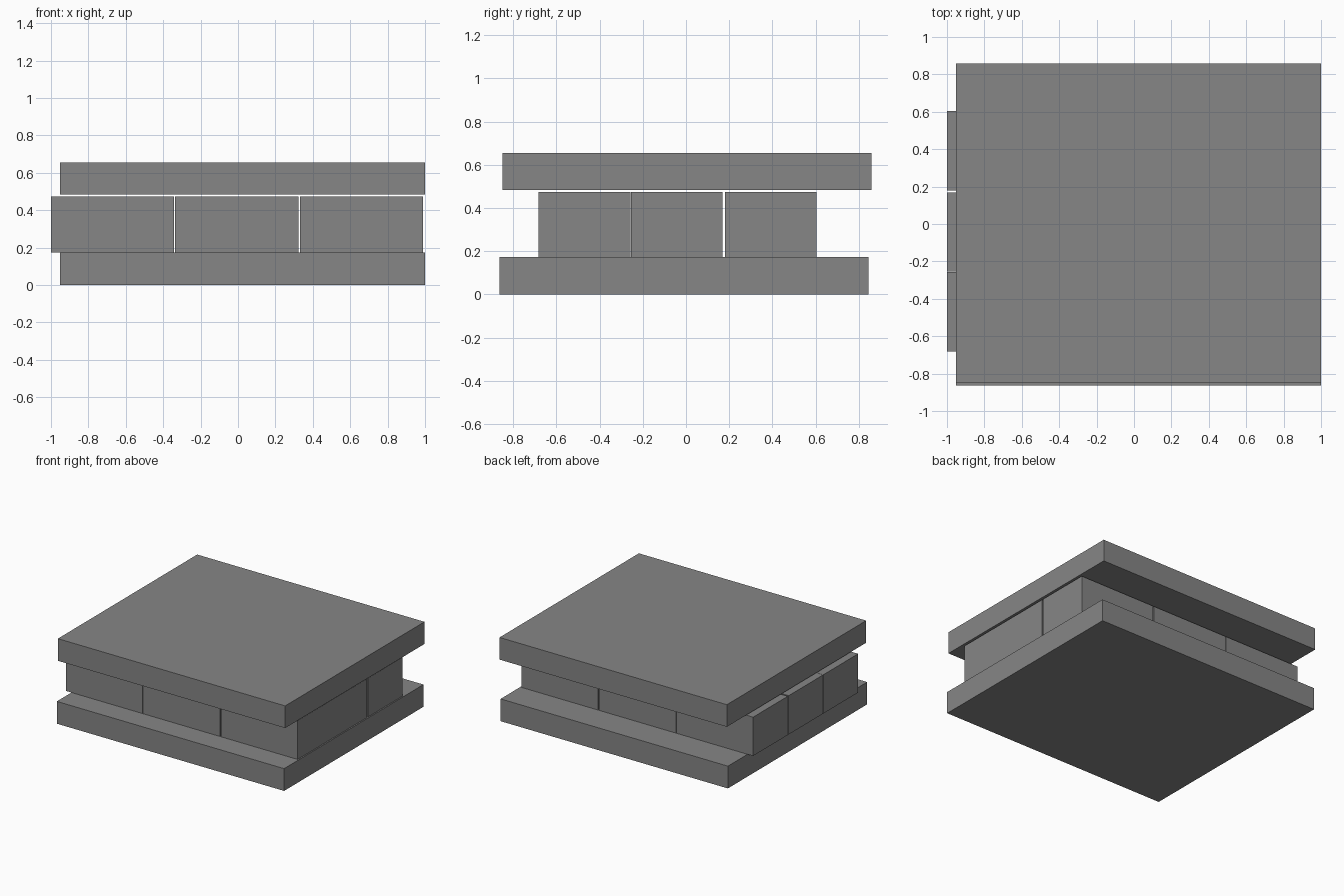
import bpy
from mathutils import Vector

cube = bpy.data.objects.get("Cube")
if cube:
    bpy.data.objects.remove(cube, do_unlink=True)

# Single stone colour
stone = bpy.data.materials.new("stone_grey")
stone.use_nodes = True
grey = (0.24, 0.24, 0.24, 1)
stone.diffuse_color = grey
stone.node_tree.nodes["Principled BSDF"].inputs["Base Color"].default_value = grey


def box(name, x, y, z):
    """Add a box spanning the given (low, high) ranges."""
    lo, hi = (Vector(c) for c in zip(x, y, z))
    bpy.ops.mesh.primitive_cube_add(size=1, location=(lo + hi) / 2)
    ob = bpy.context.object
    ob.name = name
    ob.scale = hi - lo
    bpy.ops.object.transform_apply(location=False, rotation=False, scale=True)
    ob.data.materials.append(stone)
    return ob


# Wide slabs, the upper one shifted slightly back
slab_x = (-0.952, 1.0)
box("bottom_slab", slab_x, (-0.863, 0.846), (0, 0.173))
box("top_slab", slab_x, (-0.85, 0.859), (0.483, 0.655))

# Middle course: three by three blocks with narrow joints
columns = {"right": (-1.0, -0.342), "centre": (-0.336, 0.324), "left": (0.332, 0.99)}
rows = {"front": (-0.683, -0.257), "middle": (-0.255, 0.168), "back": (0.18, 0.605)}
for row, y in rows.items():
    for column, x in columns.items():
        box(f"{row}_{column}_block", x, y, (0.173, 0.474))
